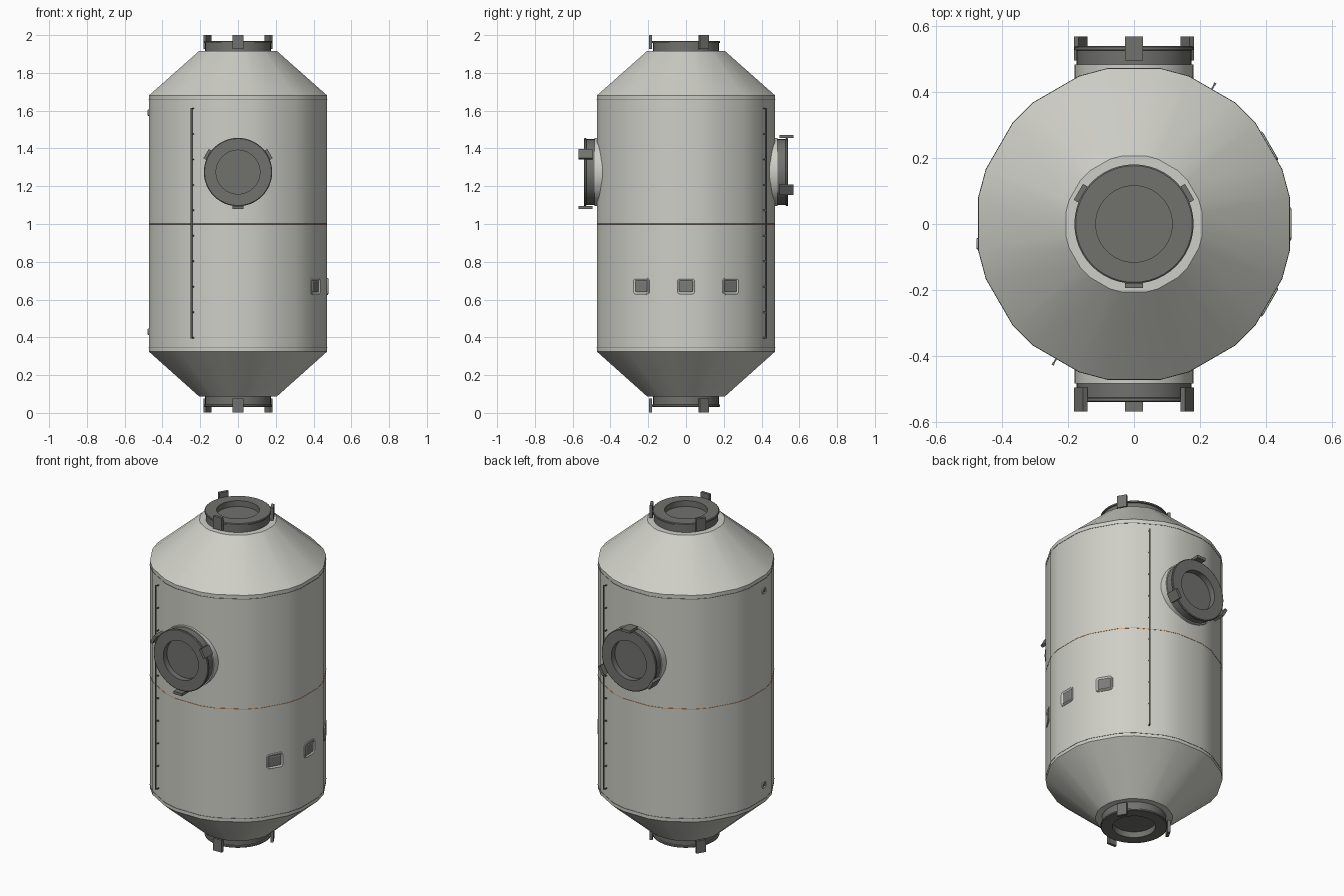
import bpy, bmesh
from math import radians, cos, sin, tau
from mathutils import Matrix, Vector

if "Cube" in bpy.data.objects:
    bpy.data.objects.remove(bpy.data.objects["Cube"])


def material(name, rgb):
    m = bpy.data.materials.new(name)
    m.use_nodes = True
    m.diffuse_color = (*rgb, 1)
    m.node_tree.nodes["Principled BSDF"].inputs["Base Color"].default_value = (*rgb, 1)
    return m


HULL = material("pale grey hull", (0.62, 0.62, 0.57))
DARK = material("dark grey metal", (0.165, 0.165, 0.155))
GLASS = material("grey glass", (0.2, 0.2, 0.19))
ORANGE = material("orange seam", (0.7, 0.25, 0.06))


def finish(name, bm, mats, matrix=Matrix(), smooth=True):
    bmesh.ops.recalc_face_normals(bm, faces=bm.faces)
    mesh = bpy.data.meshes.new(name)
    bm.to_mesh(mesh)
    bm.free()
    for m in mats:
        mesh.materials.append(m)
    ob = bpy.data.objects.new(name, mesh)
    ob.matrix_world = matrix
    bpy.context.collection.objects.link(ob)
    if smooth:
        bpy.ops.object.select_all(action="DESELECT")
        ob.select_set(True)
        bpy.context.view_layer.objects.active = ob
        bpy.ops.object.shade_smooth_by_angle(angle=radians(25))
    return ob


def loft(name, profile, angles, mat, matrix=Matrix(), caps=True):
    """Sweep (radius, height) points round z through the given angles."""
    bm = bmesh.new()
    rings = [[bm.verts.new((r * cos(a), r * sin(a), z)) for a in angles] for r, z in profile]
    n = len(angles)
    for lo, hi in zip(rings, rings[1:]):
        for i in range(n):
            j = (i + 1) % n
            bm.faces.new((lo[i], lo[j], hi[j], hi[i]))
    if caps:
        bm.faces.new(rings[0])
        bm.faces.new(rings[-1])
    return finish(name, bm, [mat], matrix)


def box(bm, size, centre, turn=0):
    m = Matrix.Rotation(turn, 4, "Z") @ Matrix.Translation(centre) @ Matrix.Diagonal((*size, 1))
    bmesh.ops.create_cube(bm, size=1, matrix=m)


def wall(angle, z, side=0.0, radius=0.472):
    """Frame on a hull panel: local x sideways, y up, z outward."""
    return (Matrix.Rotation(radians(angle), 4, "Z") @ Matrix.Translation((radius, side, z))
            @ Matrix(((0, 0, 1, 0), (1, 0, 0, 0), (0, 1, 0, 0), (0, 0, 0, 1))))


def window(name, width, height, corner, rim, matrix):
    """Rounded frame with a sloping inner edge and a set-in pane."""
    bm = bmesh.new()
    loops = []
    for inset, z in ((0, -0.004), (0, 0.004), (rim * 0.35, 0.006), (rim, 0.001), (rim * 1.3, 0.004)):
        w, h = width / 2 - corner, height / 2 - corner
        r = max(corner - inset, 0.004)
        w, h = width / 2 - inset - r, height / 2 - inset - r
        loop = []
        for q, (sx, sy) in enumerate(((1, 1), (-1, 1), (-1, -1), (1, -1))):
            for k in range(4):
                a = radians(90 * q + 30 * k)
                loop.append(bm.verts.new((sx * w + r * cos(a), sy * h + r * sin(a), z)))
        loops.append(loop)
    for step, (lo, hi) in enumerate(zip(loops, loops[1:])):
        for i in range(len(lo)):
            j = (i + 1) % len(lo)
            bm.faces.new((lo[i], lo[j], hi[j], hi[i])).material_index = int(step == 3)
    bm.faces.new(loops[-1]).material_index = 1
    return finish(name, bm, [HULL, GLASS], matrix)


# Hull: twelve panels with chamfered corners
panel = [radians(30 * k + s) for k in range(12) for s in (-9.7, 9.7)]
R = 0.479
loft("hull", [(0.21, 0.088), (R, 0.325), (R, 1.68), (0.21, 1.915)], panel, HULL)

# Thin seams round the hull
for name, z, mat in (("lower_seam", 0.345, DARK), ("middle_seam", 1.0, ORANGE), ("upper_seam", 1.657, DARK)):
    loft(name, [(R, z - 0.0015), (R + 0.001, z - 0.001), (R + 0.001, z + 0.001), (R, z + 0.0015)],
         panel, mat, caps=False)

# Docking ports: ring with recessed hatch and three guide petals
circle = [tau * i / 48 for i in range(48)]
ring = [(0.174, -0.005), (0.174, 0.042), (0.181, 0.044), (0.181, 0.052), (0.177, 0.055),
        (0.116, 0.055), (0.116, 0.02)]
ports = {
    "top": Matrix.Translation((0, 0, 1.915)),
    "bottom": Matrix.Translation((0, 0, 0.087)) @ Matrix.Rotation(radians(180), 4, "Y"),
    "front": Matrix.Translation((0, -0.485, 1.275)) @ Matrix.Rotation(radians(90), 4, "X"),
    "back": Matrix.Translation((0, 0.485, 1.275)) @ Matrix.Rotation(radians(-90), 4, "X"),
}
for side, m in ports.items():
    loft(side + "_port_ring", ring, circle, DARK, m)
    bm = bmesh.new()
    for a in (30, 150, 270):
        box(bm, (0.016, 0.056, 0.074), (0.187, 0, 0.048), radians(a))
    finish(side + "_port_petals", bm, [DARK], m, smooth=False)
    if side in ("front", "back"):
        loft(side + "_port_collar", [(0.18, -0.12), (0.18, 0.0)], circle, HULL, m)

# Handrails on opposite panels, held by short standoffs
for name, angle in (("front_handrail", 240), ("back_handrail", 60)):
    bm = bmesh.new()
    box(bm, (0.007, 0.007, 1.22), (0.491, 0, 1.005))
    for i in range(10):
        box(bm, (0.024, 0.005, 0.006), (0.48, 0, 0.398 + i * 1.214 / 9))
    finish(name, bm, [DARK], Matrix.Rotation(radians(angle), 4, "Z"), smooth=False)

# Three windows on the left side
for name, angle in (("front_window", -30), ("middle_window", 0), ("back_window", 30)):
    window(name, 0.1, 0.09, 0.018, 0.014, wall(angle, 0.67))

# Small fittings on the right side
for name, z in (("lower_fitting", 0.43), ("upper_fitting", 1.59)):
    window(name, 0.034, 0.034, 0.008, 0.007, wall(180, z, 0.06))
